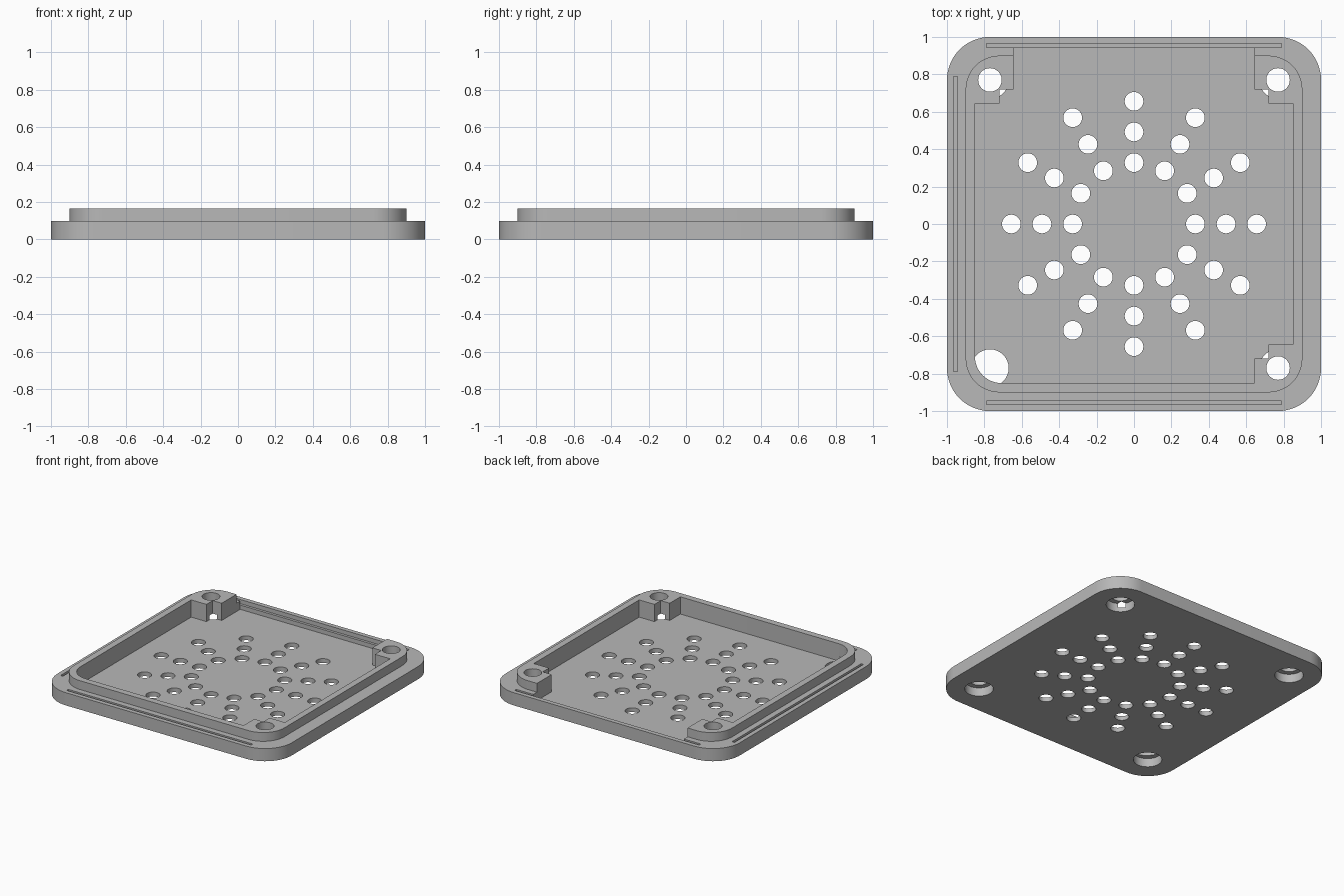
import bpy, bmesh, math

if "Cube" in bpy.data.objects:
    bpy.data.objects.remove(bpy.data.objects["Cube"], do_unlink=True)

BASE_TOP, LIP_TOP, FLOOR, BORE_TOP = 0.098, 0.166, 0.033, 0.066
BOSS = 0.77          # screw centre distance on x and y
OUT = 0.3            # cutter overshoot

grey = bpy.data.materials.new("plastic_grey")
grey.use_nodes = True
grey.diffuse_color = (0.48, 0.48, 0.48, 1)
grey.node_tree.nodes["Principled BSDF"].inputs["Base Color"].default_value = (0.48, 0.48, 0.48, 1)


def arc(cx, cy, r, start, sweep, n):
    return [(cx + r * math.cos(math.radians(start + sweep * i / n)),
             cy + r * math.sin(math.radians(start + sweep * i / n))) for i in range(n + 1)]


def circle(cx, cy, r, n=32):
    return arc(cx, cy, r, 0, 360, n)[:-1]


def rectangle(x0, x1, y0, y1):
    return [(x0, y0), (x1, y0), (x1, y1), (x0, y1)]


def rounded_square(half, r):
    c = half - r
    corners = [(c, c, 0), (-c, c, 90), (-c, -c, 180), (c, -c, 270)]
    return [p for x, y, a in corners for p in arc(x, y, r, a, 90, 16)]


def prisms(name, outlines, z0, z1):
    """Extrude closed counter-clockwise outlines into one object."""
    bm = bmesh.new()
    for pts in outlines:
        low = [bm.verts.new((x, y, z0)) for x, y in pts]
        high = [bm.verts.new((x, y, z1)) for x, y in pts]
        bm.faces.new(low[::-1])
        bm.faces.new(high)
        for i in range(len(pts)):
            j = (i + 1) % len(pts)
            bm.faces.new((low[i], low[j], high[j], high[i]))
    mesh = bpy.data.meshes.new(name)
    bm.to_mesh(mesh)
    bm.free()
    mesh.materials.append(grey)
    obj = bpy.data.objects.new(name, mesh)
    bpy.context.collection.objects.link(obj)
    return obj


def combine(target, tool, operation):
    mod = target.modifiers.new(tool.name, "BOOLEAN")
    mod.operation, mod.object, mod.solver = operation, tool, "EXACT"
    bpy.context.view_layer.objects.active = target
    bpy.ops.object.modifier_apply(modifier=mod.name)
    bpy.data.objects.remove(tool, do_unlink=True)


# Base plate with a raised lip
cover = prisms("vented_cover", [rounded_square(1.0, 0.23)], 0, BASE_TOP)
combine(cover, prisms("lip", [rounded_square(0.9, 0.18)], 0.05, LIP_TOP), "UNION")

# Pocket: round front corner, stepped bosses at the others, open towards the back
IN, NEAR, FAR, BACK = 0.85, 0.643, 0.72, 0.945
pocket = arc(-IN + 0.14, -IN + 0.14, 0.14, 180, 90, 12) + [
    (NEAR, -IN), (NEAR, -FAR), (FAR, -FAR), (FAR, -NEAR), (IN, -NEAR),
    (IN, NEAR), (FAR, NEAR), (FAR, FAR), (NEAR, FAR), (NEAR, BACK),
    (-NEAR, BACK), (-NEAR, FAR), (-FAR, FAR), (-FAR, NEAR), (-IN, NEAR)]
combine(cover, prisms("pocket", [pocket], FLOOR, OUT), "DIFFERENCE")

# Three rings of vent holes
vents = []
for radius in (0.328, 0.492, 0.656):
    for k in range(12):
        a = k * math.pi / 6
        vents.append(circle(radius * math.cos(a), radius * math.sin(a), 0.05))
combine(cover, prisms("vents", vents, -OUT, 0.08), "DIFFERENCE")

# Screw holes through the bosses, wide counterbores from below
screws = [(BOSS, BOSS), (-BOSS, BOSS), (BOSS, -BOSS)]
combine(cover, prisms("screws", [circle(x, y, 0.063) for x, y in screws], -OUT, OUT), "DIFFERENCE")
bores = [circle(x, y, 0.1, 48) for x, y in screws + [(-BOSS, -BOSS)]]
combine(cover, prisms("bores", bores, -OUT, BORE_TOP), "DIFFERENCE")

# Thin grooves on the rim: back, front and right
G0, G1, GL = 0.945, 0.965, 0.788
grooves = [rectangle(-GL, GL, G0, G1), rectangle(-GL, GL, -G1, -G0), rectangle(-G1, -G0, -GL, GL)]
combine(cover, prisms("grooves", grooves, BORE_TOP, OUT), "DIFFERENCE")

# Smooth curved walls, keep hard edges
bpy.ops.object.select_all(action="DESELECT")
cover.select_set(True)
bpy.context.view_layer.objects.active = cover
bpy.ops.object.shade_smooth_by_angle(angle=math.radians(30))
